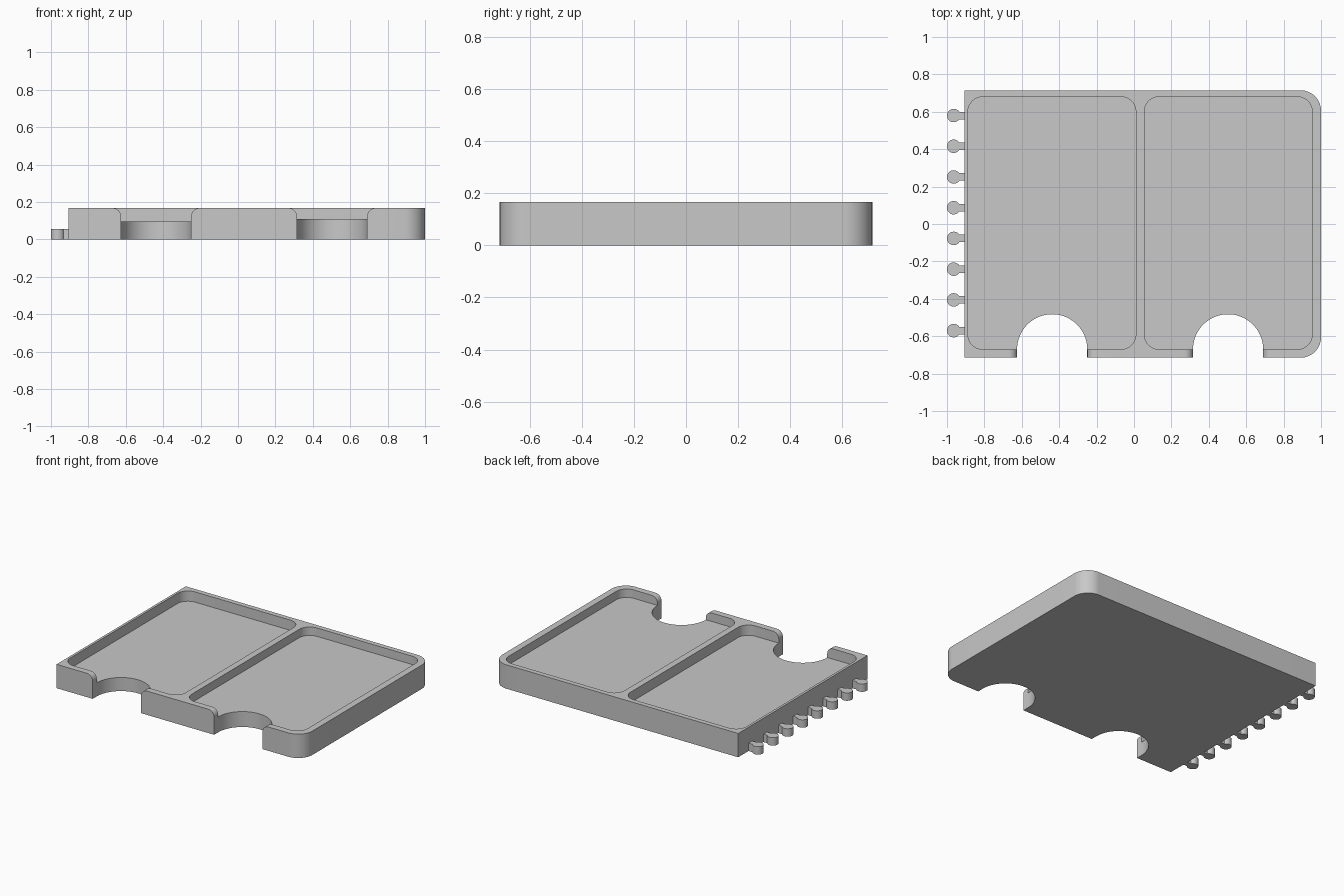
import bpy
import bmesh
from math import sin, cos, pi, asin, radians

cube = bpy.data.objects.get("Cube")
if cube:
    bpy.data.objects.remove(cube, do_unlink=True)

grey = bpy.data.materials.new("plain grey")
grey.use_nodes = True
colour = (0.58, 0.58, 0.58, 1)
grey.diffuse_color = colour
grey.node_tree.nodes["Principled BSDF"].inputs["Base Color"].default_value = colour


def arc(cx, cy, r, start, end, steps=16):
    return [(cx + r * cos(start + (end - start) * i / steps),
             cy + r * sin(start + (end - start) * i / steps))
            for i in range(steps + 1)]


def rounded_rect(x0, x1, y0, y1, r_left, r_right):
    """Counter-clockwise outline; a zero radius gives a sharp corner."""
    pts = []
    for x, y, r, sx, sy, a in ((x1, y0, r_right, -1, 1, -pi / 2), (x1, y1, r_right, -1, -1, 0),
                               (x0, y1, r_left, 1, -1, pi / 2), (x0, y0, r_left, 1, 1, pi)):
        pts += arc(x + sx * r, y + sy * r, r, a, a + pi / 2) if r else [(x, y)]
    return pts


def prism(name, pts, low, high, upright=False):
    """Extrude an outline along z, or along y when upright."""
    bm = bmesh.new()
    place = (lambda u, v: (u, low, v)) if upright else (lambda u, v: (u, v, low))
    face = bm.faces.new([bm.verts.new(place(u, v)) for u, v in pts])
    top = bmesh.ops.extrude_face_region(bm, geom=[face])["geom"]
    move = (0, high - low, 0) if upright else (0, 0, high - low)
    bmesh.ops.translate(bm, vec=move, verts=[g for g in top if isinstance(g, bmesh.types.BMVert)])
    bmesh.ops.recalc_face_normals(bm, faces=bm.faces)
    mesh = bpy.data.meshes.new(name)
    bm.to_mesh(mesh)
    bm.free()
    mesh.materials.append(grey)
    obj = bpy.data.objects.new(name, mesh)
    bpy.context.collection.objects.link(obj)
    return obj


def select(obj):
    bpy.ops.object.select_all(action="DESELECT")
    obj.select_set(True)
    bpy.context.view_layer.objects.active = obj


def cut(body, cutter):
    cutter.hide_render = True
    mod = body.modifiers.new("cut", "BOOLEAN")
    mod.operation = "DIFFERENCE"
    mod.solver = "EXACT"
    mod.object = cutter
    select(body)
    bpy.ops.object.modifier_apply(modifier=mod.name)
    bpy.data.objects.remove(cutter, do_unlink=True)


def smooth(obj):
    select(obj)
    bpy.ops.object.shade_smooth_by_angle(angle=radians(30))


HEIGHT = 0.167
DEPTH = 0.715
WALL_Y = -0.67
NOTCH_R = 0.1875
LIP_R = 0.045

# Tray body, rounded on its left side only
tray = prism("tray", rounded_rect(-0.905, 1, -DEPTH, DEPTH, 0, 0.11), 0, HEIGHT)

# Two pockets, each with a thumb notch through the front
for x0, x1, floor, notch_x in ((-0.888, 0.01, 0.095, -0.4375), (0.055, 0.953, 0.108, 0.503)):
    cut(tray, prism("pocket_cutter", rounded_rect(x0, x1, WALL_Y, 0.68, 0.08, 0.08), floor, 0.3))
    notch = arc(notch_x, WALL_Y, NOTCH_R, 0, pi, 40)
    notch += [(notch_x - NOTCH_R, -0.9), (notch_x + NOTCH_R, -0.9)]
    cut(tray, prism("notch_cutter", notch, -0.1, 0.4))
    # Rounded upper ends of the front wall beside the notch
    spread = NOTCH_R + LIP_R
    lip_z = HEIGHT - LIP_R
    lip = arc(notch_x + spread, lip_z, LIP_R, pi, pi / 2, 10)
    lip += [(notch_x + spread, 0.3), (notch_x - spread, 0.3)]
    lip += arc(notch_x - spread, lip_z, LIP_R, pi / 2, 0, 10)
    cut(tray, prism("lip_cutter", lip, -0.9, WALL_Y + 0.01, upright=True))
smooth(tray)

# Row of joining knobs along the right edge
KNOB_R = 0.036
NECK = 0.02
for i in range(8):
    y = 0.58 - i * 0.1643
    a = asin(NECK / KNOB_R)
    outline = arc(-0.964, y, KNOB_R, a, 2 * pi - a, 32)
    outline += [(-0.9, y - NECK), (-0.9, y + NECK)]
    smooth(prism(f"knob_{i + 1}", outline, 0, 0.055))
